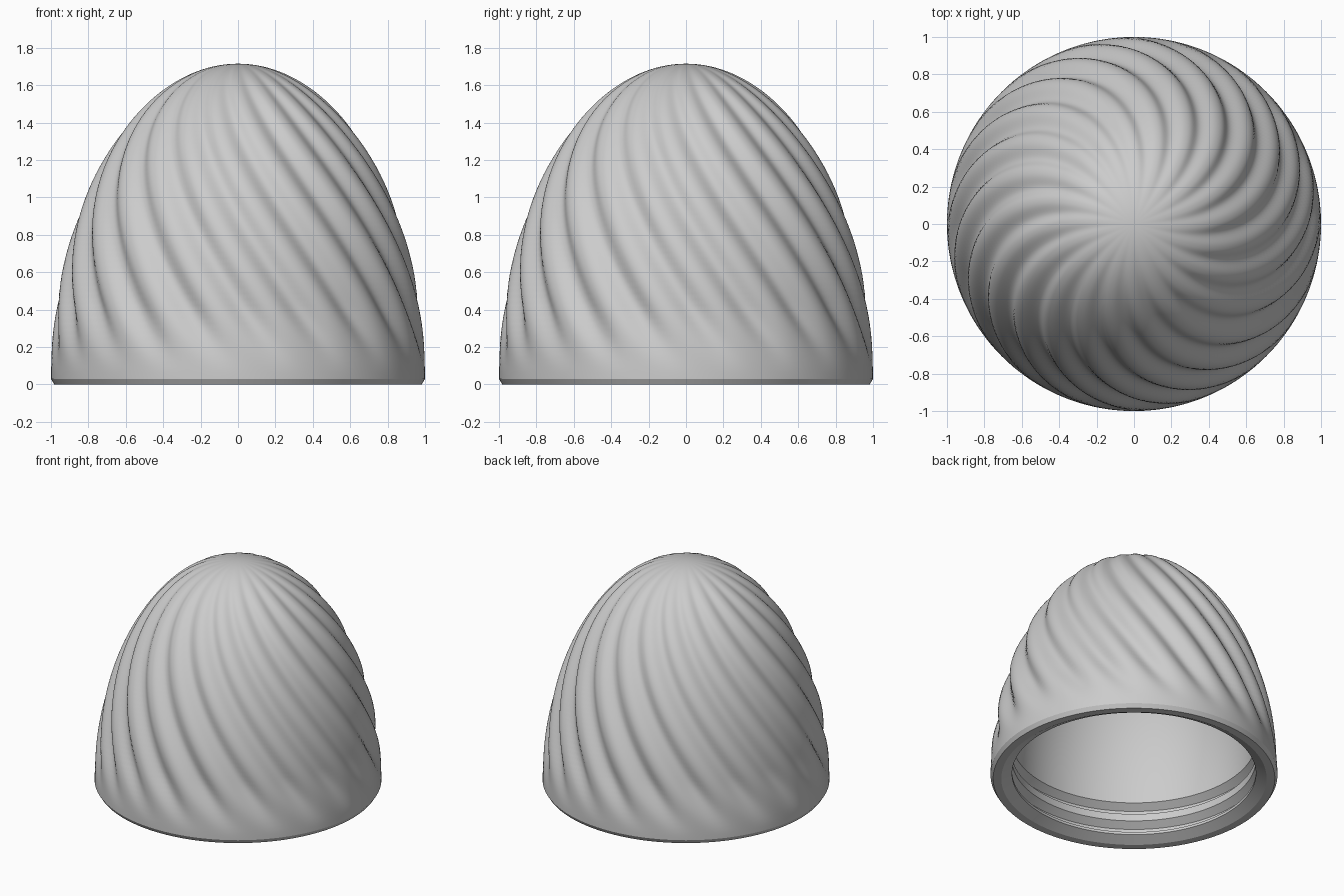
import bpy, bmesh
from math import sin, cos, pi, radians

cube = bpy.data.objects.get("Cube")
if cube:
    bpy.data.objects.remove(cube, do_unlink=True)

FLUTES = 20
SEGMENTS = FLUTES * 18
HEIGHT = 1.715
EDGE = 0.03                      # height of the lower outside chamfer
TWIST = radians(40)              # flute turn per unit of height
DEPTH = 0.05                     # flute depth relative to radius


def smoothstep(a, b, v):
    t = max(0.0, min(1.0, (v - a) / (b - a)))
    return t * t * (3 - 2 * t)


def fluted(r, z, angle):
    """Radius with spiral valleys that fade out towards the rim and apex."""
    wave = 0.5 + 0.5 * cos(FLUTES * (angle + TWIST * z))
    fade = smoothstep(0.05, 0.45, z) * smoothstep(-0.1, 0.5, r)
    return r * (1 - DEPTH * fade * wave ** 1.3)


def dome(base_r, base_z, top_z, rows):
    """Quarter ellipse from the base up to just below the apex."""
    return [(base_r * cos(i / rows * pi / 2),
             base_z + (top_z - base_z) * sin(i / rows * pi / 2))
            for i in range(rows)]


def ring(bm, r, z, carve):
    verts = []
    for i in range(SEGMENTS):
        a = 2 * pi * i / SEGMENTS
        rr = fluted(r, z, a) if carve else r
        verts.append(bm.verts.new((rr * cos(a), rr * sin(a), z)))
    return verts


def bridge(bm, low, high):
    for i in range(SEGMENTS):
        j = (i + 1) % SEGMENTS
        bm.faces.new((low[i], low[j], high[j], high[i]))


def cap(bm, loop, z):
    tip = bm.verts.new((0, 0, z))
    for i in range(SEGMENTS):
        bm.faces.new((loop[i], loop[(i + 1) % SEGMENTS], tip))


bm = bmesh.new()

# Fluted outer shell
outer = [ring(bm, r, z, True) for r, z in dome(1.0, EDGE, HEIGHT, 80)]
for low, high in zip(outer, outer[1:]):
    bridge(bm, low, high)
cap(bm, outer[-1], HEIGHT)

# Rim, inside chamfer, two thread grooves, then the smooth inner dome
inside = [(0.982, 0), (0.925, 0), (0.85, 0.04)]
for z in (0.06, 0.205):
    inside += [(0.85, z), (0.9, z + 0.02), (0.9, z + 0.05), (0.85, z + 0.09)]
inside += dome(0.85, 0.31, 1.62, 32)
inner = [outer[0]] + [ring(bm, r, z, False) for r, z in inside]
for low, high in zip(inner, inner[1:]):
    bridge(bm, low, high)
cap(bm, inner[-1], 1.62)

bmesh.ops.recalc_face_normals(bm, faces=bm.faces)
mesh = bpy.data.meshes.new("fluted_dome_cap")
bm.to_mesh(mesh)
bm.free()
cap_object = bpy.data.objects.new("fluted_dome_cap", mesh)
bpy.context.collection.objects.link(cap_object)

# Single grey material
grey = bpy.data.materials.new("light_grey")
grey.use_nodes = True
colour = (0.6, 0.6, 0.6, 1)
grey.diffuse_color = colour
grey.node_tree.nodes["Principled BSDF"].inputs["Base Color"].default_value = colour
mesh.materials.append(grey)

# Smooth surface with crisp rim and thread edges
bpy.ops.object.select_all(action="DESELECT")
cap_object.select_set(True)
bpy.context.view_layer.objects.active = cap_object
bpy.ops.object.shade_smooth_by_angle(angle=radians(25))
